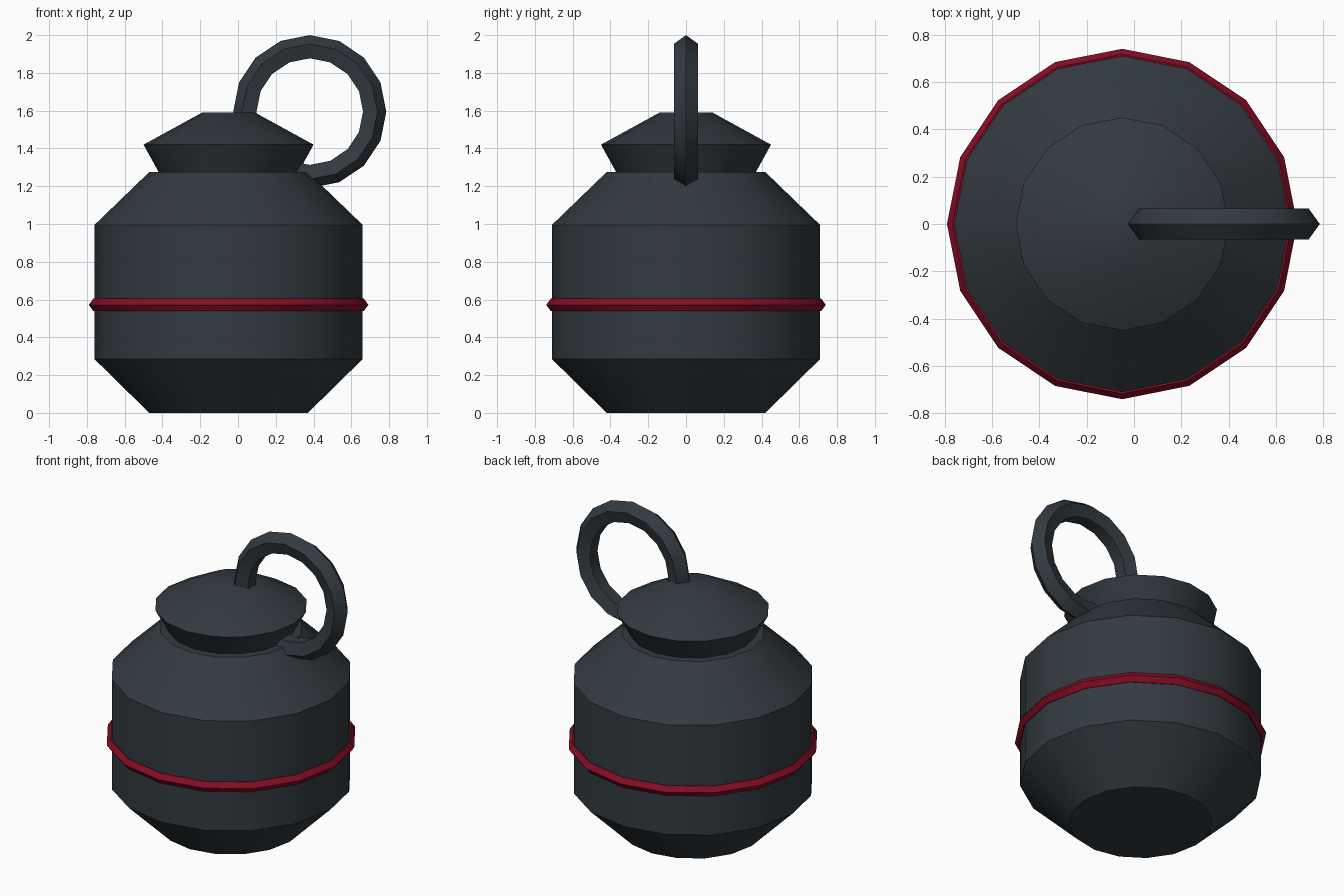
import bpy, bmesh, math

if "Cube" in bpy.data.objects:
    bpy.data.objects.remove(bpy.data.objects["Cube"])

SIDES = 16
AXIS_X = -0.05


def material(name, rgb):
    m = bpy.data.materials.new(name)
    m.diffuse_color = (*rgb, 1.0)
    m.use_nodes = True
    m.node_tree.nodes["Principled BSDF"].inputs["Base Color"].default_value = m.diffuse_color
    return m


def spin(name, profile, mat, closed):
    """Lathe a (radius, height) profile around local z with 16 sides."""
    bm = bmesh.new()
    rings = []
    for r, z in profile:
        rings.append([bm.verts.new((r * math.cos(2 * math.pi * i / SIDES),
                                    r * math.sin(2 * math.pi * i / SIDES), z))
                      for i in range(SIDES)])
    pairs = list(zip(rings, rings[1:]))
    if closed:
        pairs.append((rings[-1], rings[0]))
    else:
        bm.faces.new(rings[0][::-1])
        bm.faces.new(rings[-1])
    for a, b in pairs:
        for i in range(SIDES):
            j = (i + 1) % SIDES
            bm.faces.new((a[i], a[j], b[j], b[i]))
    bmesh.ops.recalc_face_normals(bm, faces=bm.faces)
    mesh = bpy.data.meshes.new(name)
    bm.to_mesh(mesh)
    bm.free()
    mesh.materials.append(mat)
    ob = bpy.data.objects.new(name, mesh)
    bpy.context.collection.objects.link(ob)
    bpy.ops.object.select_all(action='DESELECT')
    ob.select_set(True)
    bpy.context.view_layer.objects.active = ob
    bpy.ops.object.shade_smooth_by_angle(angle=math.radians(31))
    return ob


def pentagon(major, minor):
    """Five-sided ring section with its point facing outwards."""
    return [(major + minor * math.cos(2 * math.pi * k / 5),
             minor * math.sin(2 * math.pi * k / 5)) for k in range(5)]


iron = material("dark slate", (0.032, 0.042, 0.052))
red = material("deep red", (0.24, 0.004, 0.018))

# Body with stepped-in neck and flared lid
body = spin("body", [(0.42, 0), (0.71, 0.285), (0.71, 0.995), (0.42, 1.275),
                     (0.37, 1.275), (0.45, 1.42), (0.14, 1.59)], iron, False)
body.location.x = AXIS_X

# Red band round the waist
band = spin("band", pentagon(0.706, 0.034), red, True)
band.location = (AXIS_X, 0, 0.572)

# Upright ring handle, sunk into lid and shoulder
handle = spin("ring_handle", pentagon(0.337, 0.068), iron, True)
handle.rotation_euler.x = math.pi / 2
handle.location = (0.38, 0, 1.595)
